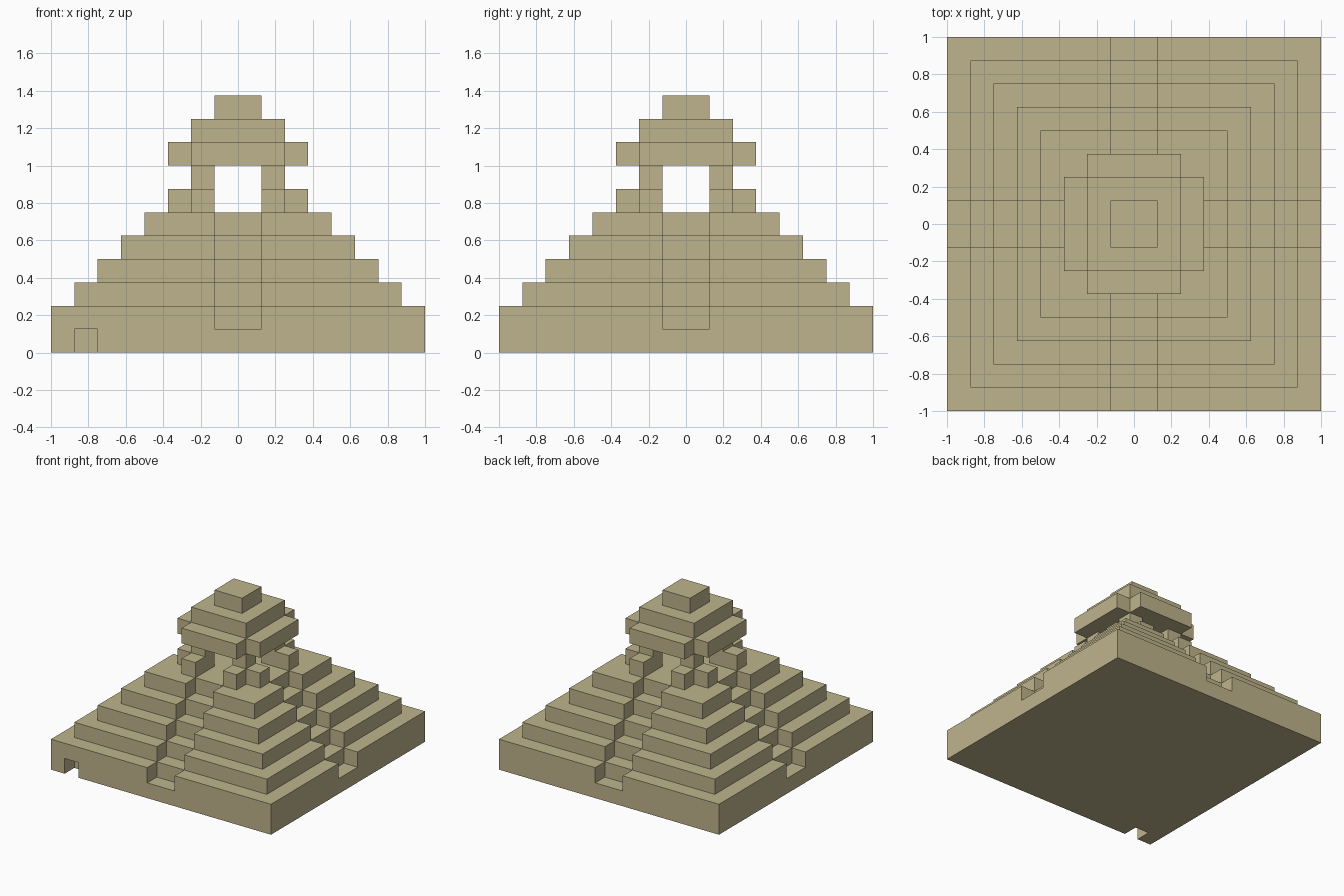
import bpy
import bmesh

cube = bpy.data.objects.get("Cube")
if cube:
    bpy.data.objects.remove(cube, do_unlink=True)

U = 0.125  # one block

# Sandstone colour
stone = bpy.data.materials.new("sandstone")
stone.use_nodes = True
colour = (0.515, 0.456, 0.262, 1)
stone.diffuse_color = colour
stone.node_tree.nodes["Principled BSDF"].inputs["Base Color"].default_value = colour


def prism(name, outline, z0, z1):
    """Extrude a plan outline, given in blocks, from z0 to z1."""
    bm = bmesh.new()
    base = bm.faces.new([bm.verts.new((x * U, y * U, z0 * U)) for x, y in outline])
    top = bmesh.ops.extrude_face_region(bm, geom=[base])["geom"]
    moved = [v for v in top if isinstance(v, bmesh.types.BMVert)]
    bmesh.ops.translate(bm, verts=moved, vec=(0, 0, (z1 - z0) * U))
    bmesh.ops.recalc_face_normals(bm, faces=bm.faces)
    mesh = bpy.data.meshes.new(name)
    bm.to_mesh(mesh)
    bm.free()
    mesh.materials.append(stone)
    obj = bpy.data.objects.new(name, mesh)
    bpy.context.collection.objects.link(obj)
    return obj


def box(name, x0, x1, y0, y1, z0, z1):
    return prism(name, [(x0, y0), (x1, y0), (x1, y1), (x0, y1)], z0, z1)


def four_way(points):
    """Repeat one side of an outline around the centre."""
    outline = []
    for _ in range(4):
        outline += points
        points = [(-y, x) for x, y in points]
    return outline


def cut(target, cutter):
    cutter.hide_render = True
    cutter.display_type = 'WIRE'
    mod = target.modifiers.new("cut", 'BOOLEAN')
    mod.operation = 'DIFFERENCE'
    mod.solver = 'EXACT'
    mod.object = cutter


# Base with a stair landing in each side and a small front doorway
base = box("base", -8, 8, -8, 8, 0, 2)
for side, (x, y) in {"front": (0, -8), "back": (0, 8), "left": (8, 0), "right": (-8, 0)}.items():
    cut(base, box(side + "_landing_cutter", x - 1, x + 1, y - 1, y + 1, 1, 3))
cut(base, box("doorway_cutter", -7, -6, -9, -7, -1, 1))

# Terraces, each with a stair step recessed into every side
for i in range(4):
    h = 7 - i
    side = [(h, -h), (h, -1), (h - 1, -1), (h - 1, 1), (h, 1)]
    prism(f"terrace_{i + 1}", four_way(side), 2 + i, 3 + i)

# Corner pillars of the shrine with a low buttress on both outer faces
for sx, end in ((1, "left"), (-1, "right")):
    for sy, face in ((-1, "front"), (1, "back")):
        where = f"{face}_{end}"
        box("pillar_" + where, sx, 2 * sx, sy, 2 * sy, 6, 8)
        box("side_buttress_" + where, 2 * sx, 3 * sx, sy, 2 * sy, 6, 7)
        box("end_buttress_" + where, sx, 2 * sx, 2 * sy, 3 * sy, 6, 7)

# Cross-shaped roof with a stepped top
prism("roof_slab", four_way([(3, -2), (3, 2), (2, 2)]), 8, 9)
box("roof_step", -2, 2, -2, 2, 9, 10)
box("roof_cap", -1, 1, -1, 1, 10, 11)
